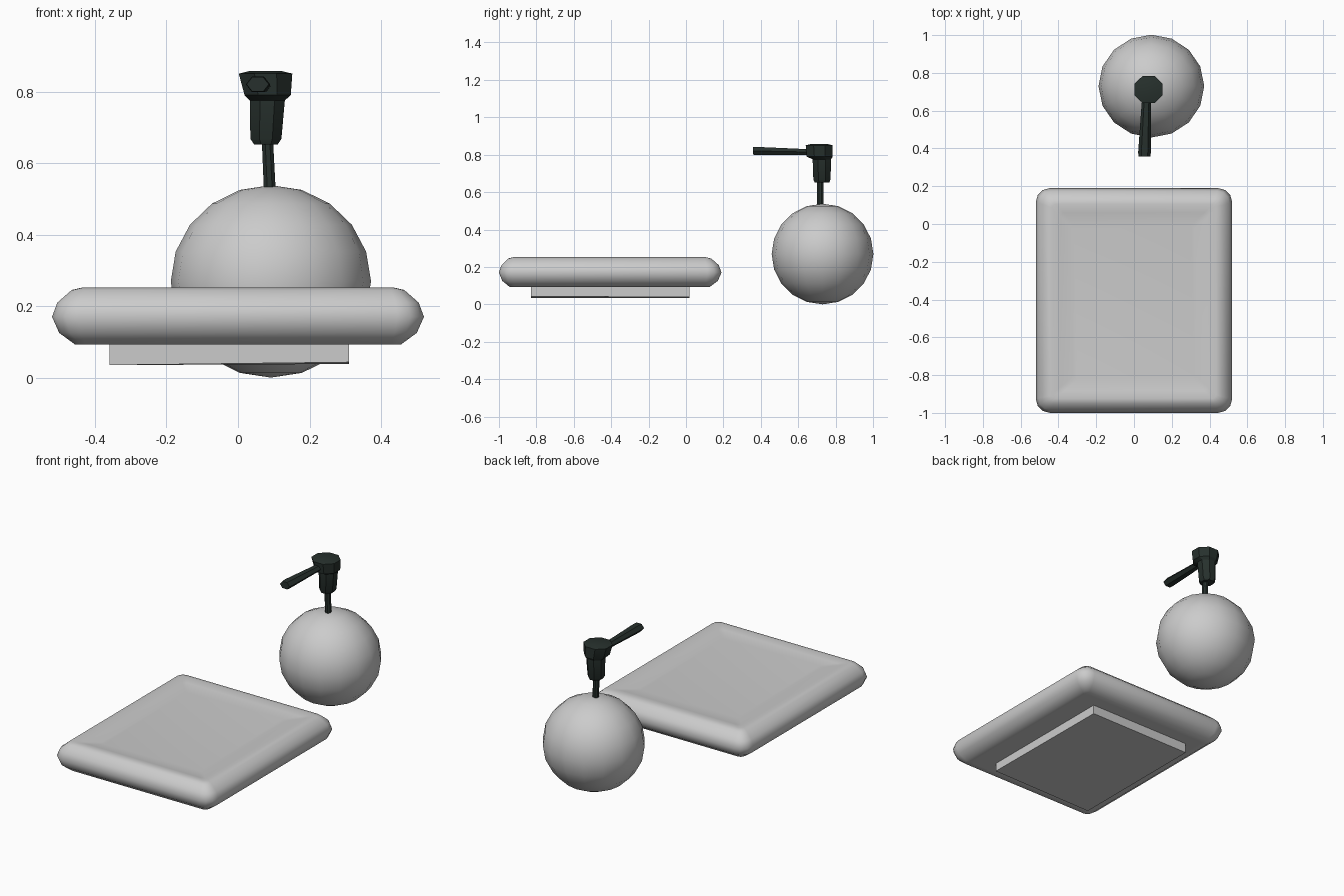
import bpy, bmesh
from math import pi, cos, sin, radians
from mathutils import Vector

if "Cube" in bpy.data.objects:
    bpy.data.objects.remove(bpy.data.objects["Cube"])


def loft(name, rings, mat=None, angle=30):
    """Skin a list of equal-length point rings and cap both ends."""
    bm = bmesh.new()
    loops = [[bm.verts.new(p) for p in r] for r in rings]
    n = len(loops[0])
    for a, b in zip(loops, loops[1:]):
        for i in range(n):
            j = (i + 1) % n
            bm.faces.new((a[i], a[j], b[j], b[i]))
    bm.faces.new(loops[0][::-1])
    bm.faces.new(loops[-1])
    bmesh.ops.recalc_face_normals(bm, faces=bm.faces)
    me = bpy.data.meshes.new(name)
    bm.to_mesh(me)
    bm.free()
    ob = bpy.data.objects.new(name, me)
    bpy.context.collection.objects.link(ob)
    if mat:
        me.materials.append(mat)
    smooth(ob, angle)
    return ob


def smooth(ob, angle):
    bpy.ops.object.select_all(action='DESELECT')
    bpy.context.view_layer.objects.active = ob
    ob.select_set(True)
    bpy.ops.object.shade_smooth_by_angle(angle=radians(angle))


def round_rect(x0, x1, y0, y1, r, z, steps=3):
    pts = []
    corners = [(x1 - r, y1 - r), (x0 + r, y1 - r), (x0 + r, y0 + r), (x1 - r, y0 + r)]
    for k, (cx, cy) in enumerate(corners):
        for s in range(steps + 1):
            a = pi / 2 * (k + s / steps)
            pts.append((cx + r * cos(a), cy + r * sin(a), z))
    return pts


def ring_z(cx, cy, z, rx, ry, n=8):
    return [(cx + rx * cos(2 * pi * (i + .5) / n), cy + ry * sin(2 * pi * (i + .5) / n), z)
            for i in range(n)]


def ring_y(cx, y, cz, rx, rz, n=6):
    return [(cx + rx * cos(2 * pi * i / n), y, cz + rz * sin(2 * pi * i / n)) for i in range(n)]


dark = bpy.data.materials.new("dark_plastic")
dark.diffuse_color = (0.02, 0.03, 0.026, 1)
dark.use_nodes = True
dark.node_tree.nodes["Principled BSDF"].inputs["Base Color"].default_value = dark.diffuse_color

# soap-dish slab: rounded cushion edge with a shallow dished top (inset, z)
profile = [(.10, .092), (.065, .092), (.02, .125), (0, .17), (.015, .21),
           (.055, .245), (.085, .252), (.13, .242), (.20, .236)]
loft("tray", [round_rect(-.52 + i, .52 - i, -1 + i * .9, .19 - i, max(.075 - i * .7, .02), z)
              for i, z in profile], angle=60)

# foot plate under the tray, slightly tilted
loft("tray_foot", [
    [(-.36, -.83, .035), (.31, -.83, .043), (.31, .02, .038), (-.36, .02, .035)],
    [(-.36, -.83, .10), (.31, -.83, .10), (.31, .02, .10), (-.36, .02, .10)]])

# spherical bottle
bpy.ops.mesh.primitive_uv_sphere_add(segments=16, ring_count=10, radius=1,
                                     location=(.092, .73, .269))
bottle = bpy.context.object
bottle.name = "bottle"
bottle.scale = (.28, .272, .269)
smooth(bottle, 60)

# pump: thin stem, collar, flared head (centre x, centre y, z, radius x, radius y)
loft("pump_stem", [ring_z(.09, .718, .50, .018, .019), ring_z(.082, .718, .67, .017, .018)], dark)
loft("pump_head", [ring_z(cx, cy, z, rx, ry) for cx, cy, z, rx, ry in [
    (.078, .727, .652, .036, .042), (.078, .727, .668, .047, .05),
    (.082, .726, .775, .053, .053), (.083, .715, .79, .07, .075),
    (.077, .712, .85, .081, .078), (.077, .712, .858, .045, .045)]], dark)

# spout reaching forward over the tray
loft("pump_spout", [ring_y(.055, .358, .82, .031, .023), ring_y(.056, .38, .82, .034, .025),
                    ring_y(.065, .63, .815, .025, .018), ring_y(.07, .70, .815, .025, .018)], dark)
